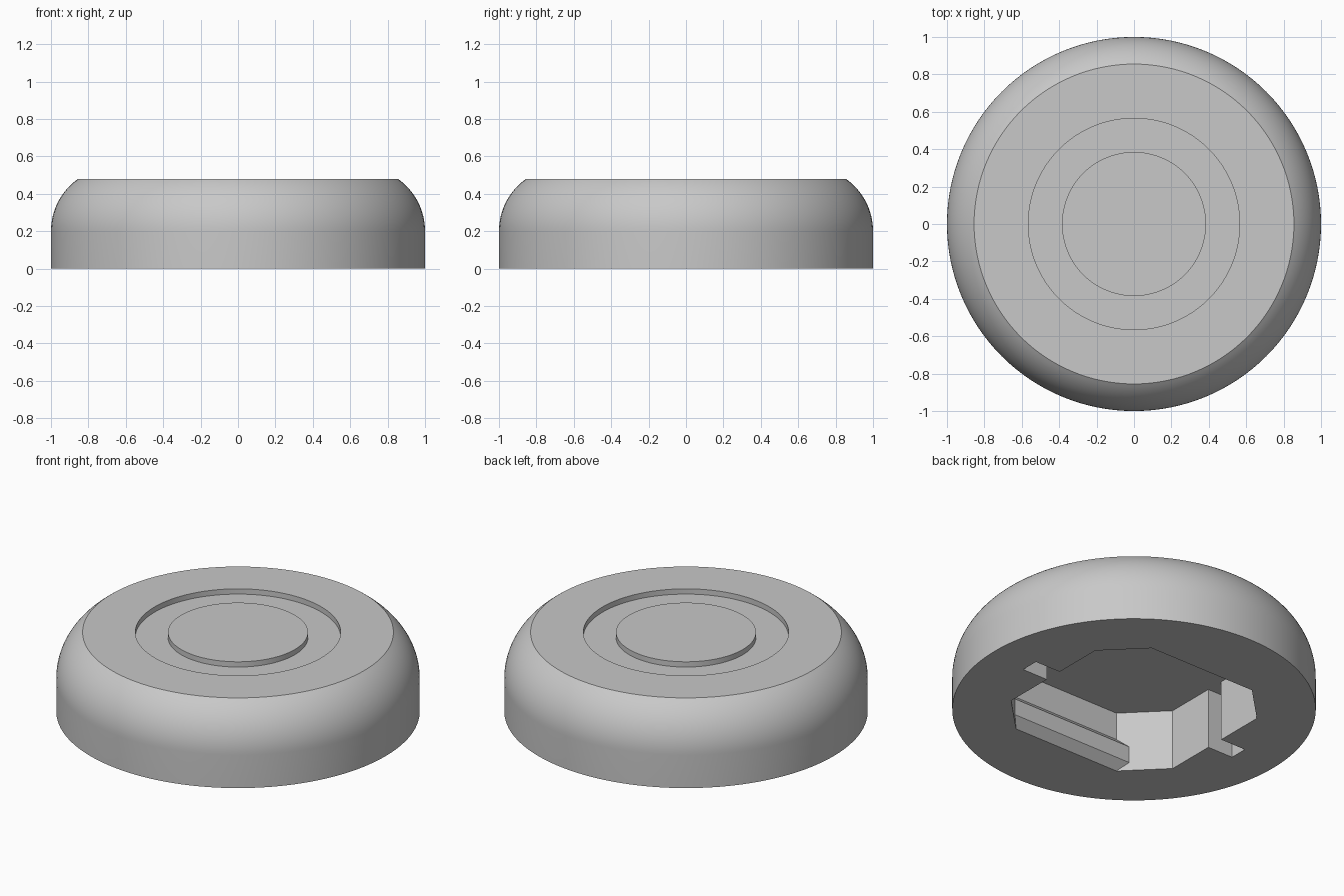
import bpy, bmesh, math
from mathutils import Vector

SEGMENTS = 128
TOP = 0.48


def finish(name, bm):
    """Turn a bmesh into a named object in the scene."""
    bmesh.ops.recalc_face_normals(bm, faces=bm.faces[:])
    mesh = bpy.data.meshes.new(name)
    bm.to_mesh(mesh)
    bm.free()
    obj = bpy.data.objects.new(name, mesh)
    bpy.context.collection.objects.link(obj)
    return obj


def lathe(name, profile):
    """Spin a profile of (radius, height) points around the z axis."""
    bm = bmesh.new()
    verts = [bm.verts.new((r, 0, z)) for r, z in profile]
    edges = [bm.edges.new(pair) for pair in zip(verts, verts[1:])]
    bmesh.ops.spin(bm, geom=verts + edges, cent=(0, 0, 0), axis=(0, 0, 1),
                   angle=math.tau, steps=SEGMENTS, use_duplicate=False)
    bmesh.ops.remove_doubles(bm, verts=bm.verts[:], dist=1e-4)
    return finish(name, bm)


def pocket_outline(rib):
    """Chamfered square with two side slots; rib pulls in the y walls."""
    half = [(0.75, -0.055), (0.75, 0.055), (0.58, 0.055), (0.58, 0.36),
            (0.36 + rib, 0.58 - rib), (-0.36 - rib, 0.58 - rib),
            (-0.58, 0.36), (-0.58, 0.055)]
    return half + [(-x, -y) for x, y in half]


def loft(name, layers):
    """Stack pocket outlines of (height, rib depth) into a closed solid."""
    bm = bmesh.new()
    rings = [[bm.verts.new((x, y, z)) for x, y in pocket_outline(rib)]
             for z, rib in layers]
    for low, high in zip(rings, rings[1:]):
        n = len(low)
        for i in range(n):
            j = (i + 1) % n
            bm.faces.new((low[i], low[j], high[j], high[i]))
    bm.faces.new(rings[0][::-1])
    bm.faces.new(rings[-1])
    return finish(name, bm)


old = bpy.data.objects.get("Cube")
if old:
    bpy.data.objects.remove(old, do_unlink=True)

# Material
grey = bpy.data.materials.new("light_grey")
grey.use_nodes = True
colour = (0.58, 0.58, 0.58, 1)
grey.diffuse_color = colour
grey.node_tree.nodes["Principled BSDF"].inputs["Base Color"].default_value = colour

# Body: straight wall, rounded shoulder, flat top with a ring groove
radius = 0.343
sweep = math.asin((TOP - 0.2) / radius)
shoulder = [(1 - radius + radius * math.cos(sweep * i / 16),
             0.2 + radius * math.sin(sweep * i / 16)) for i in range(17)]
groove = [(0.565, TOP), (0.565, TOP - 0.032), (0.385, TOP - 0.032), (0.385, TOP)]
body = lathe("round_body", [(0, 0), (1, 0)] + shoulder + groove + [(0, TOP)])
body.data.materials.append(grey)

# Underside pocket with a bevelled rib along two opposite walls
pocket = loft("pocket_cutter", [(-0.1, 0), (0, 0), (0.05, 0.05), (0.15, 0.05),
                                (0.2, 0), (0.367, 0)])
pocket.data.materials.append(grey)
pocket.hide_render = True

cut = body.modifiers.new("pocket", 'BOOLEAN')
cut.operation = 'DIFFERENCE'
cut.solver = 'EXACT'
cut.object = pocket

bpy.ops.object.select_all(action='DESELECT')
body.select_set(True)
bpy.context.view_layer.objects.active = body
bpy.ops.object.modifier_apply(modifier=cut.name)
bpy.data.objects.remove(pocket, do_unlink=True)
bpy.ops.object.shade_smooth_by_angle(angle=math.radians(25))
